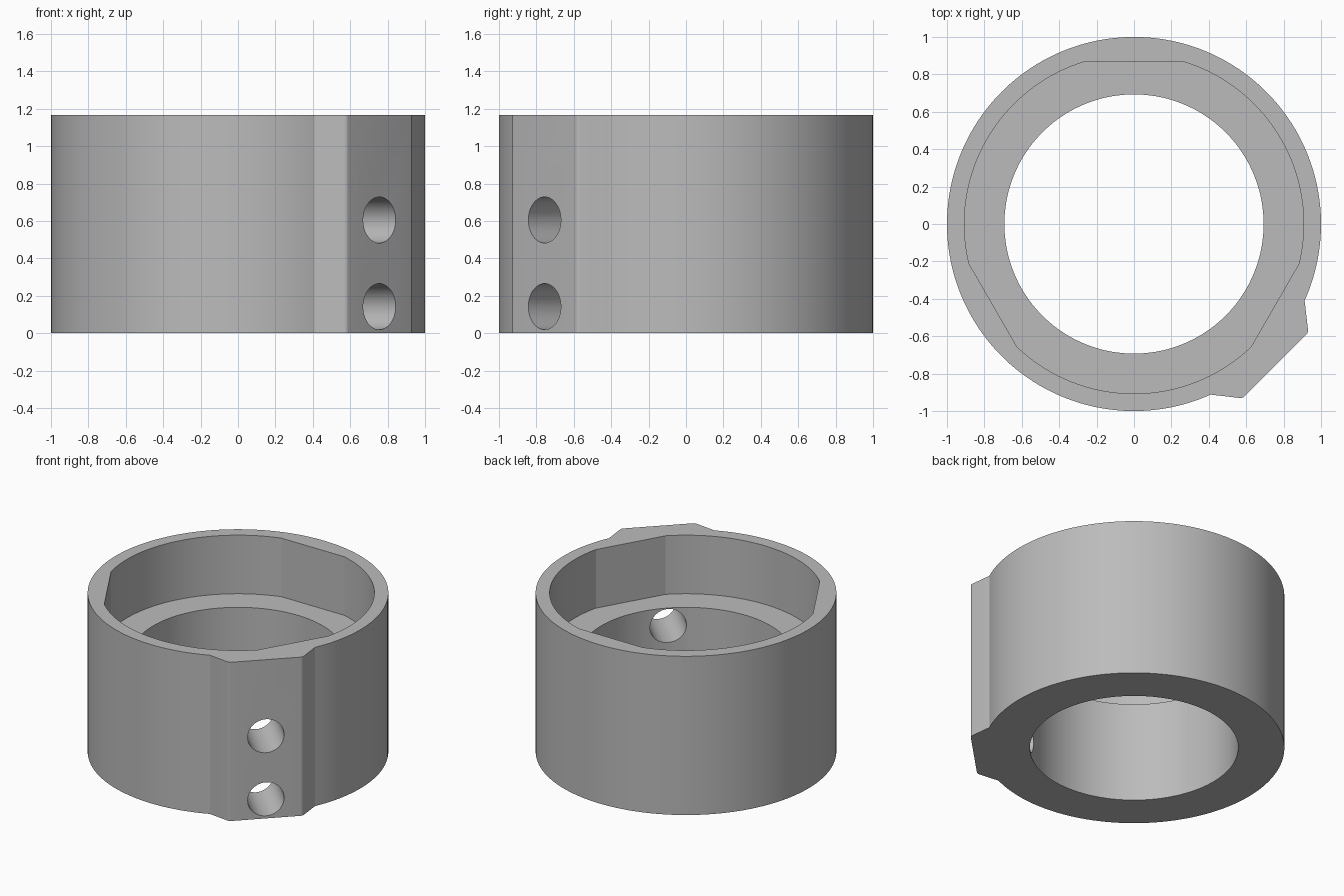
import bpy, bmesh
from math import radians, sin, cos, acos, degrees
from mathutils import Vector, Matrix

HEIGHT, FLOOR = 1.165, 0.735
BORE_R, POCKET_R, FLAT_DIST, HOLE_R = 0.693, 0.907, 0.87, 0.123

cube = bpy.data.objects.get("Cube")
if cube:
    bpy.data.objects.remove(cube, do_unlink=True)

grey = bpy.data.materials.new("plain grey")
grey.use_nodes = True
color = (0.5, 0.5, 0.5, 1)
grey.diffuse_color = color
grey.node_tree.nodes["Principled BSDF"].inputs["Base Color"].default_value = color


def arc(radius, start, end, steps):
    """Points along an arc, angles in degrees, both ends included."""
    angles = [radians(start + (end - start) * i / steps) for i in range(steps + 1)]
    return [Vector((radius * cos(a), radius * sin(a), 0)) for a in angles]


def rounded(before, corner, after, size=0.015, steps=4):
    """Small fillet that replaces one corner of an outline."""
    a = corner + (before - corner).normalized() * size
    b = corner + (after - corner).normalized() * size
    ts = [i / steps for i in range(steps + 1)]
    return [a * (1 - t) ** 2 + corner * 2 * t * (1 - t) + b * t * t for t in ts]


def prism(name, outline, bottom, top):
    """Solid made by extruding a counter-clockwise outline upward."""
    bm = bmesh.new()
    face = bm.faces.new([bm.verts.new((p.x, p.y, bottom)) for p in outline])
    extruded = bmesh.ops.extrude_face_region(bm, geom=[face])["geom"]
    verts = [g for g in extruded if isinstance(g, bmesh.types.BMVert)]
    bmesh.ops.translate(bm, verts=verts, vec=(0, 0, top - bottom))
    bmesh.ops.recalc_face_normals(bm, faces=bm.faces)
    mesh = bpy.data.meshes.new(name)
    bm.to_mesh(mesh)
    bm.free()
    mesh.materials.append(grey)
    obj = bpy.data.objects.new(name, mesh)
    bpy.context.collection.objects.link(obj)
    return obj


def cut(target, cutter):
    cutter.hide_render = True
    mod = target.modifiers.new("cut", 'BOOLEAN')
    mod.operation, mod.solver, mod.object = 'DIFFERENCE', 'EXACT', cutter
    bpy.ops.object.select_all(action='DESELECT')
    bpy.context.view_layer.objects.active = target
    target.select_set(True)
    bpy.ops.object.modifier_apply(modifier=mod.name)
    bpy.data.objects.remove(cutter, do_unlink=True)


# Round collar wall with the clamping boss on its front left side
wall = arc(1, -24.2, 294.2, 140)
corner_a, corner_b = Vector((0.58, -0.932, 0)), Vector((0.932, -0.58, 0))
boss = rounded(wall[-1], corner_a, corner_b) + rounded(corner_a, corner_b, wall[0])
collar = prism("collar", wall + boss, 0, HEIGHT)

# Through bore
cut(collar, prism("bore_cutter", arc(BORE_R, 0, 357.5, 143), -0.1, HEIGHT + 0.1))

# Upper pocket: a circle with three flats
half = degrees(acos(FLAT_DIST / POCKET_R))
pocket = []
for centre in (90, 210, 330):
    pocket += arc(POCKET_R, centre + half, centre + 120 - half, 36)
cut(collar, prism("pocket_cutter", pocket, FLOOR, HEIGHT + 0.1))

# Two screw holes from the boss into the bore
for z in (0.142, 0.605):
    hole = prism("hole_cutter", arc(HOLE_R, 0, 352.5, 47), 0.4, 1.3)
    hole.data.transform(Matrix.Translation((0, 0, z))
                        @ Matrix.Rotation(radians(-45), 4, 'Z')
                        @ Matrix.Rotation(radians(90), 4, 'Y'))
    cut(collar, hole)

bpy.ops.object.shade_smooth_by_angle(angle=radians(10))
